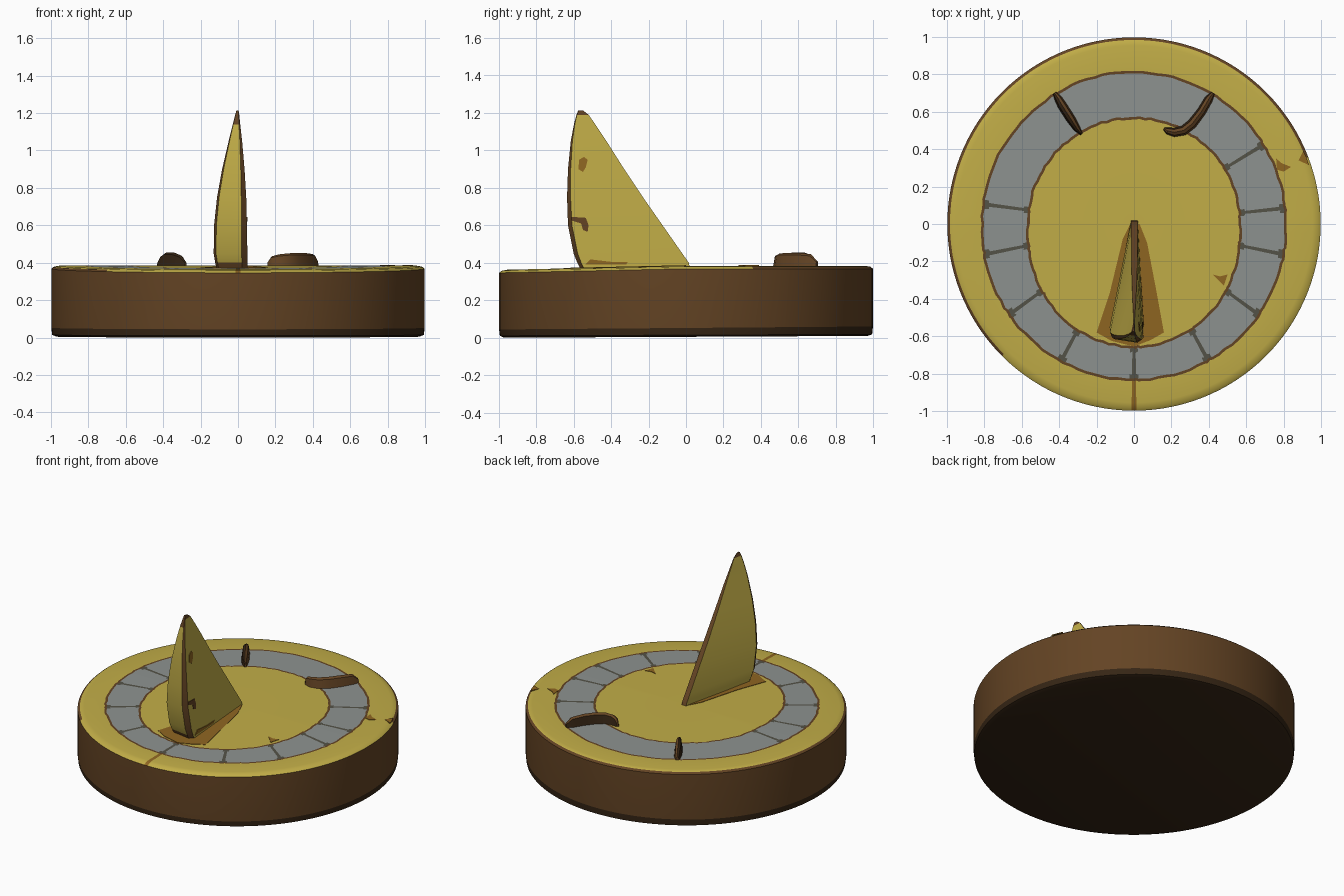
import bpy, bmesh, math, random
from math import sin, cos, radians, pi

if "Cube" in bpy.data.objects:
    bpy.data.objects.remove(bpy.data.objects["Cube"])

random.seed(4)


def srgb(c):
    return tuple(v / 12.92 if v < 0.04045 else ((v + 0.055) / 1.055) ** 2.4 for v in c) + (1,)


COLS = {"yellow": (0.76, 0.68, 0.28), "brown": (0.39, 0.265, 0.14), "dark_brown": (0.21, 0.145, 0.08),
        "grey_stone": (0.555, 0.575, 0.565), "grout": (0.33, 0.325, 0.28), "amber": (0.56, 0.40, 0.13)}
MATS = []
for n, c in COLS.items():
    m = bpy.data.materials.new(n)
    m.diffuse_color = srgb(c)
    m.use_nodes = True
    m.node_tree.nodes["Principled BSDF"].inputs["Base Color"].default_value = m.diffuse_color
    MATS.append(m)
YEL, BRN, DRK, GRY, GRT, AMB = range(6)


def make(name, verts, faces, mats, angle=35):
    me = bpy.data.meshes.new(name)
    me.from_pydata(verts, [], faces)
    for m in MATS:
        me.materials.append(m)
    for p, i in zip(me.polygons, mats):
        p.material_index = i
    bm = bmesh.new()
    bm.from_mesh(me)
    bmesh.ops.recalc_face_normals(bm, faces=bm.faces)
    bm.to_mesh(me)
    bm.free()
    ob = bpy.data.objects.new(name, me)
    bpy.context.collection.objects.link(ob)
    bpy.ops.object.select_all(action='DESELECT')
    ob.select_set(True)
    bpy.context.view_layer.objects.active = ob
    bpy.ops.object.shade_smooth_by_angle(angle=radians(angle))
    return ob


def top(y):
    # dial face dips toward the front
    return 0.384 - 0.022 * max(0, -y)


# --- dial: polar grid with painted stone ring, lathed round to the underside
SEAMS = [radians(a) % (2 * pi) for a in (31.5, 6, -11.5, -36, -61.5, -90, -118, -144, -168.5, 172.5)]
HALF, FLARE = 0.013, 0.03


def gap(t):
    return min(abs((t - s + pi) % (2 * pi) - pi) for s in SEAMS)


angs = [2 * pi * i / 120 for i in range(120)]
angs = [t for t in angs if gap(t) > FLARE + 0.006]
for s in SEAMS:
    angs += [s - FLARE, s - HALF, s + HALF, s + FLARE]
angs.sort()
N = len(angs)

rings = [[] for _ in range(13)]
for t in angs:
    front = max(0, -sin(t))
    ri = 0.565 + 0.09 * front ** 1.5 + random.uniform(-0.004, 0.004)
    ro = 0.805 + 0.022 * front + random.uniform(-0.004, 0.004)
    radii = [0.3, ri - 0.005, ri + 0.009, ri + 0.03, ro - 0.022, ro, ro + 0.014, 0.955, 0.984]
    for k, r in enumerate(radii):
        z = top(r * sin(t)) - (0.005 if k == 8 else 0)
        rings[k].append((r * cos(t), r * sin(t), z))
    lift = 0.012 + 0.008 * sin(t)
    zt = top(sin(t)) - 0.016
    for k, (r, z) in enumerate([(0.998, zt), (0.998, 0.04 + lift), (0.994, 0.008 + lift * 0.5), (0.97, lift * 0.6 - 0.0024)]):
        rings[9 + k].append((r * cos(t), r * sin(t), z))

verts = [v for r in rings for v in r]
faces, mats = [], []
BAND = [YEL, DRK, GRY, GRY, GRY, BRN, YEL, YEL, YEL, BRN, DRK, DRK]
for k in range(12):
    for i in range(N):
        j = (i + 1) % N
        tm = angs[i] + ((angs[j] - angs[i]) % (2 * pi)) / 2
        g = gap(tm)
        m = BAND[k]
        if k == 1:
            m = BRN
        if k in (2, 3, 4) and (g < HALF or (k != 3 and g < FLARE)):
            m = GRT
        if k in (6, 7, 8) and abs(tm - 1.5 * pi) < HALF:
            m = AMB
        if k == 8 and radians(20) < tm % (2 * pi) < radians(225):
            m = BRN
        faces.append((k * N + i, k * N + j, (k + 1) * N + j, (k + 1) * N + i))
        mats.append(m)
c0 = len(verts)
verts += [(0, 0, top(0)), (0, 0, 0.009)]
for i in range(N):
    j = (i + 1) % N
    faces += [(c0, i, j), (c0 + 1, 12 * N + j, 12 * N + i)]
    mats += [YEL, DRK]
make("dial_base", verts, faces, mats)


# --- painted stains: thin plates on the dial face
def stain(name, pts, mat, h=0.003):
    n = len(pts)
    v = [(x, y, top(y) - 0.004) for x, y in pts] + [(x, y, top(y) + h) for x, y in pts]
    f = [tuple(range(n, 2 * n))] + [(i, (i + 1) % n, n + (i + 1) % n, n + i) for i in range(n)]
    make(name, v, f, [mat] * len(f), 20)


stain("blade_stain", [(-0.02, 0), (-0.06, -0.08), (-0.13, -0.37), (-0.2, -0.58), (-0.12, -0.625), (0, -0.655),
                      (0.09, -0.62), (0.16, -0.58), (0.12, -0.36), (0.07, -0.1), (0.03, 0)], AMB)
stain("rim_chip", [(0.765, 0.29), (0.8, 0.28), (0.84, 0.305), (0.79, 0.325), (0.76, 0.35)], AMB)
stain("edge_chip", [(0.88, 0.34), (0.935, 0.315), (0.92, 0.36), (0.905, 0.39)], AMB)
stain("inner_chip", [(0.42, -0.27), (0.45, -0.3), (0.48, -0.33), (0.5, -0.27), (0.46, -0.28)], AMB)

# --- gnomon blade: stacked sections (z, left x, right x, slope-edge y, rear-edge y)
LEV = [(0.35, -0.11, 0.050, 0.025, -0.555), (0.40, -0.122, 0.050, 0.015, -0.58), (0.45, -0.130, 0.050, -0.02, -0.60),
       (0.60, -0.128, 0.048, -0.125, -0.63), (0.75, -0.112, 0.044, -0.23, -0.635),
       (0.90, -0.085, 0.035, -0.33, -0.63), (1.05, -0.050, 0.022, -0.425, -0.615),
       (1.14, -0.028, 0.012, -0.485, -0.598), (1.19, -0.015, 0.007, -0.52, -0.585), (1.213, -0.009, 0.003, -0.55, -0.575)]
verts, faces, mats = [], [], []
for z, xl, xr, yf, yb in LEV:
    w = xr - xl
    verts += [(0.4 * xr, yf, z), (-0.3 * xr, yf, z), (xl, yb + 0.28 * w, z), (xl + 0.07 * w, yb + 0.12 * w, z),
              (xr - 0.17 * w, yb, z), (xr, yb + 0.12 * w, z)]
SIDE = [BRN, YEL, BRN, YEL, BRN, YEL]
for k in range(len(LEV) - 1):
    for s in range(6):
        j = (s + 1) % 6
        faces.append((k * 6 + s, k * 6 + j, k * 6 + 6 + j, k * 6 + 6 + s))
        mats.append(BRN if (k >= 7 and s == 3) or (k == 0 and s == 3) or k == 8 else SIDE[s])
faces += [tuple(range(5, -1, -1)), tuple(range(len(verts) - 6, len(verts)))]
mats += [BRN, BRN]
make("gnomon_blade", verts, faces, mats, 30)


# --- worn marks laid on the right face of the blade
def face_x(y, z):
    for a, b in zip(LEV, LEV[1:]):
        if a[0] <= z <= b[0]:
            u = (z - a[0]) / (b[0] - a[0])
            _, xl, xr, yf, yb = [p + (q - p) * u for p, q in zip(a, b)]
            yb += 0.12 * (xr - xl)
            v = min(1, max(0, (y - yb) / (yf - yb)))
            return xr * (1 - 0.6 * v)


def mark(name, pts, mat):
    n = len(pts)
    v = [(face_x(y, z) + d, y, z) for d in (-0.004, 0.003) for y, z in pts]
    f = [tuple(range(n, 2 * n))] + [(i, (i + 1) % n, n + (i + 1) % n, n + i) for i in range(n)]
    make(name, v, f, [mat] * len(f), 20)


mark("upper_mark", [(-0.575, 0.90), (-0.55, 0.885), (-0.535, 0.91), (-0.525, 0.95), (-0.545, 0.965), (-0.57, 0.95)], AMB)
mark("notch_mark", [(-0.61, 0.625), (-0.56, 0.61), (-0.55, 0.575), (-0.525, 0.565), (-0.52, 0.60), (-0.535, 0.64), (-0.61, 0.645)], BRN)
mark("foot_mark", [(-0.54, 0.39), (-0.32, 0.39), (-0.31, 0.405), (-0.4, 0.405), (-0.51, 0.418)], AMB)


# --- raised hour markers: swept ridges with rounded ends
def ridge(name, path, mats4):
    v, f, m = [], [], []
    for i, (x, y, w, h) in enumerate(path):
        a, b = path[max(0, i - 1)], path[min(len(path) - 1, i + 1)]
        dx, dy = b[0] - a[0], b[1] - a[1]
        l = math.hypot(dx, dy)
        nx, ny = -dy / l * w, dx / l * w
        z = top(y)
        v += [(x + nx, y + ny, z - 0.01), (x + nx * 0.6, y + ny * 0.6, z + h * 0.85), (x, y, z + h),
              (x - nx * 0.6, y - ny * 0.6, z + h * 0.85), (x - nx, y - ny, z - 0.01)]
    for i in range(len(path) - 1):
        for s in range(4):
            f.append((i * 5 + s, i * 5 + s + 1, i * 5 + 6 + s, i * 5 + 5 + s))
            m.append(mats4[s])
    e = len(v) - 5
    f += [(4, 3, 2, 1, 0), tuple(range(e, e + 5))]
    m += [BRN, BRN]
    make(name, v, f, m, 40)


ridge("left_marker", [(-0.425, 0.70, 0.012, 0.02), (-0.405, 0.67, 0.022, 0.055), (-0.385, 0.635, 0.026, 0.07),
                      (-0.34, 0.565, 0.026, 0.07), (-0.305, 0.51, 0.020, 0.055), (-0.28, 0.48, 0.008, 0.02)],
      [BRN, BRN, DRK, DRK])
ridge("right_marker", [(0.422, 0.70, 0.012, 0.025), (0.40, 0.668, 0.024, 0.062), (0.36, 0.60, 0.026, 0.068),
                       (0.31, 0.535, 0.028, 0.068), (0.265, 0.50, 0.028, 0.066), (0.215, 0.49, 0.026, 0.06),
                       (0.18, 0.498, 0.020, 0.05), (0.16, 0.51, 0.008, 0.02)],
      [BRN, BRN, BRN, DRK])
